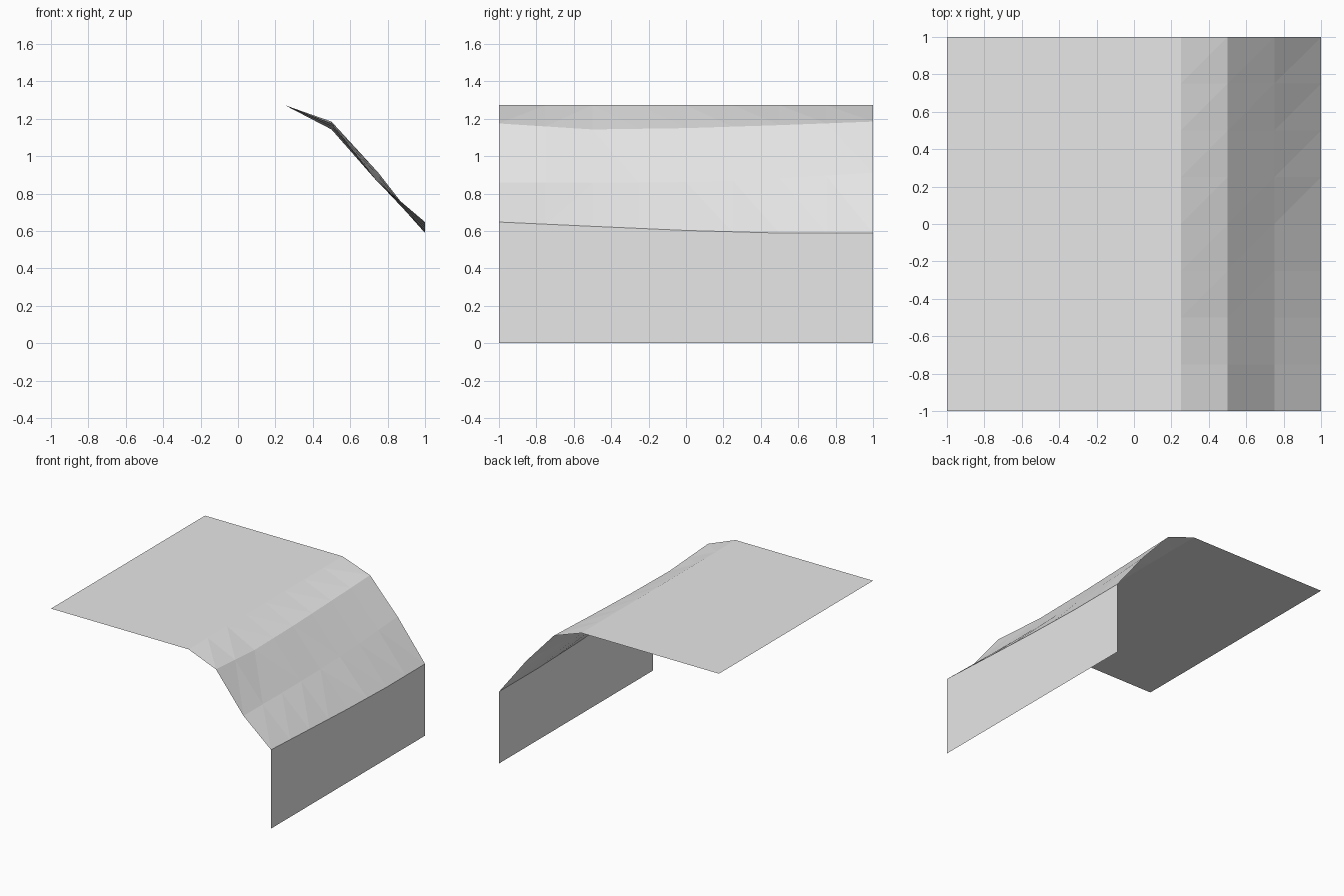
import bpy
import bmesh

cube = bpy.data.objects.get("Cube")
if cube:
    bpy.data.objects.remove(cube, do_unlink=True)

grey = bpy.data.materials.new("light grey")
grey.use_nodes = True
grey.diffuse_color = (0.8, 0.8, 0.8, 1)
grey.node_tree.nodes["Principled BSDF"].inputs["Base Color"].default_value = (0.8, 0.8, 0.8, 1)

TOP = 1.273
ROWS = 8
# Heights at five stations from front to back, one list per fold line
SHOULDER = [1.175, 1.143, 1.15, 1.166, 1.185]
SLOPE = [0.86, 0.858, 0.861, 0.88, 0.912]
RIM = [0.648, 0.625, 0.603, 0.589, 0.59]


def height(stations, t):
    """Interpolate along a fold line, t from 0 (front) to 1 (back)."""
    pos = t * (len(stations) - 1)
    i = min(int(pos), len(stations) - 2)
    return stations[i] + (stations[i + 1] - stations[i]) * (pos - i)


def loft(name, profile):
    """Sheet through a cross-section evaluated at each row along y."""
    bm = bmesh.new()
    rows = []
    for r in range(ROWS + 1):
        t = r / ROWS
        rows.append([bm.verts.new((x, 2 * t - 1, z)) for x, z in profile(t)])
    for a, b in zip(rows, rows[1:]):
        for i in range(len(a) - 1):
            bm.faces.new((a[i], a[i + 1], b[i + 1], b[i]))
    bmesh.ops.triangulate(bm, faces=bm.faces[:])
    mesh = bpy.data.meshes.new(name)
    bm.to_mesh(mesh)
    bm.free()
    mesh.materials.append(grey)
    obj = bpy.data.objects.new(name, mesh)
    bpy.context.collection.objects.link(obj)
    return obj


# Level ground on top
loft("plateau", lambda t: [(-1, TOP), (0.25, TOP)])

# Folded slope falling to the rim
loft("slope", lambda t: [(0.25, TOP), (0.5, height(SHOULDER, t)),
                         (0.75, height(SLOPE, t)), (1, height(RIM, t))])

# Upright face below the rim
loft("cliff_wall", lambda t: [(1, height(RIM, t)), (1, 0)])
